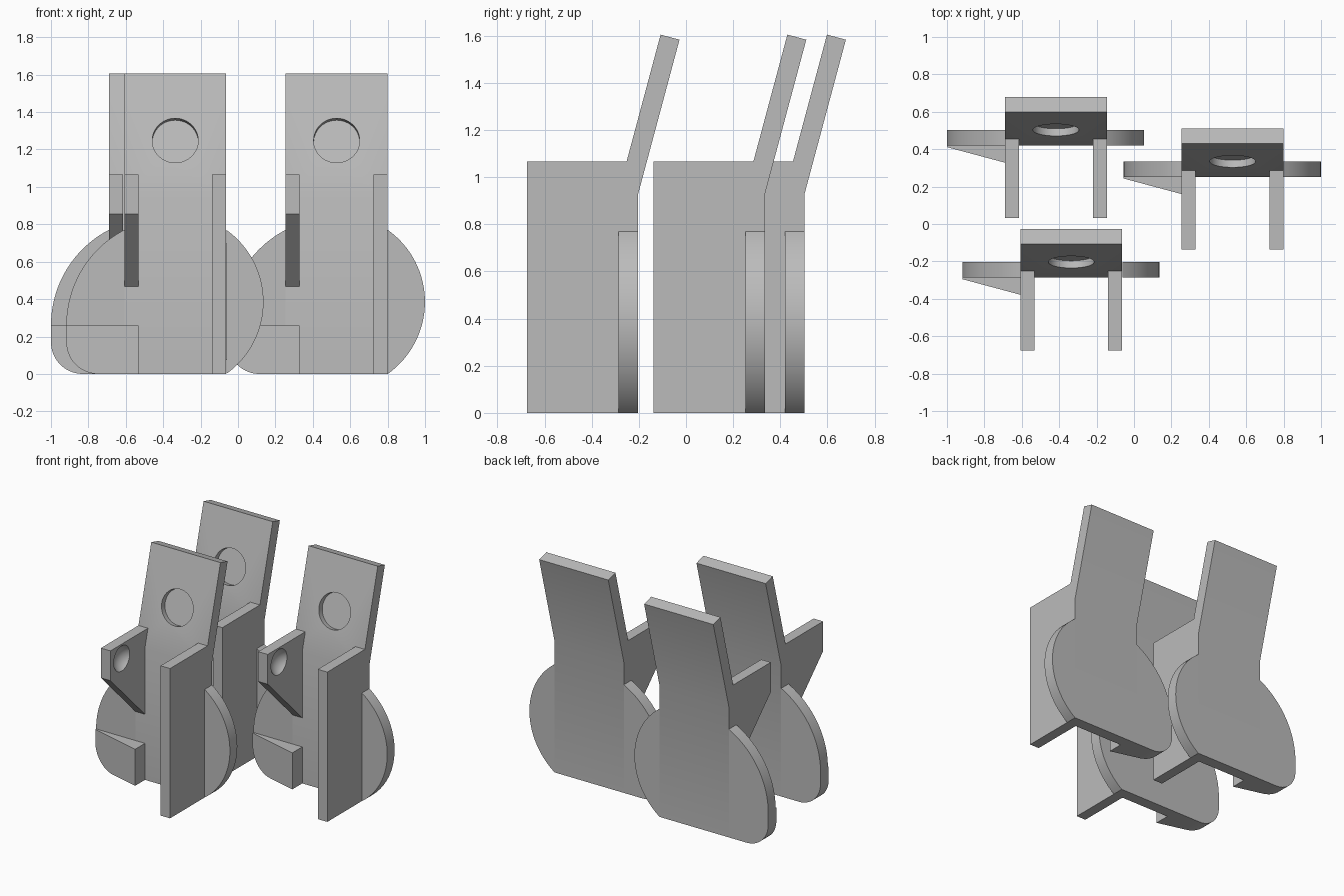
import bpy, bmesh, math
from mathutils import Vector

if "Cube" in bpy.data.objects:
    bpy.data.objects.remove(bpy.data.objects["Cube"])

W, T, TAN = 0.545, 0.083, math.tan(math.radians(15))   # body width, plate thickness, arm lean
WALL = 0.075
grey = bpy.data.materials.new("plain grey")
grey.diffuse_color = (0.5, 0.5, 0.5, 1)
grey.use_nodes = True
grey.node_tree.nodes["Principled BSDF"].inputs["Base Color"].default_value = grey.diffuse_color


def make(name, near, far):
    """Solid between two matching outlines."""
    bm = bmesh.new()
    a = [bm.verts.new(p) for p in near]
    b = [bm.verts.new(p) for p in far]
    bm.faces.new(a)
    bm.faces.new(b[::-1])
    n = len(a)
    for i in range(n):
        bm.faces.new((a[i], b[i], b[(i + 1) % n], a[(i + 1) % n]))
    bmesh.ops.recalc_face_normals(bm, faces=bm.faces)
    me = bpy.data.meshes.new(name)
    bm.to_mesh(me)
    bm.free()
    me.materials.append(grey)
    ob = bpy.data.objects.new(name, me)
    bpy.context.collection.objects.link(ob)
    return ob


def side_profile(name, yz, x0, x1):
    return make(name, [(x0, y, z) for y, z in yz], [(x1, y, z) for y, z in yz])


def front_profile(name, xz, front, back):
    return make(name, [(x, front(x), z) for x, z in xz], [(x, back, z) for x, z in xz])


def arc(cx, cz, r, a0, a1, n):
    return [(cx + r * math.cos(a0 + (a1 - a0) * i / n),
             cz + r * math.sin(a0 + (a1 - a0) * i / n)) for i in range(n + 1)]


def cut(ob, cutter):
    bpy.context.view_layer.objects.active = ob
    mod = ob.modifiers.new("cut", 'BOOLEAN')
    mod.operation, mod.object, mod.solver = 'DIFFERENCE', cutter, 'EXACT'
    bpy.ops.object.modifier_apply(modifier=mod.name)
    bpy.data.objects.remove(cutter)


# Bent spine: upright plate with leaning arm, blind round pocket in its front
bend, top = 0.94, 1.605
y_top = -T + (top - bend) * TAN
c15, s15 = math.cos(math.radians(15)), math.sin(math.radians(15))
spine = side_profile("bent_arm", [
    (-T, 0), (-T, bend), (y_top, top), (y_top + T * c15, top - T * s15),
    (0, bend - T * math.tan(math.radians(7.5))), (0, 0)], 0, W)
zc = 1.248
centre = Vector((W / 2, -T + (zc - bend) * TAN, zc))
bpy.ops.mesh.primitive_cylinder_add(vertices=48, radius=0.123, depth=0.08, location=centre,
                                    rotation=(math.radians(75), 0, 0))
cut(spine, bpy.context.object)

# Right lobe of the back plate: circle segment
half = math.asin(0.385 / 0.472)
right_lobe = front_profile("right_lobe", arc(W / 2, 0.385, 0.472, -half, half, 32),
                           lambda x: -T, 0)
# Left lobe: large arc, straight edge, rounded lower corner
L, R, r = -0.31, 0.575, 0.17
corner = arc(L + r, r, r, math.pi, 1.5 * math.pi, 14)
big = arc(L + R, 0.26, R, math.pi - math.acos((L + R) / R), math.pi, 24)
left_lobe = front_profile("left_lobe", big + corner + [(0, 0)], lambda x: -T, 0)

# Sloped wedge at the lower left
wedge = front_profile("lower_wedge", [(L, 0.26)] + corner + [(WALL, 0), (WALL, 0.26)],
                      lambda x: -0.092 - TAN * (x - L), -T)

# Side walls: full height on the right, sloped tab with a round dimple on the left
H, F = 1.067, -0.472
y_join = -T + (H - bend) * TAN
right_wall = side_profile("right_wall", [(F, 0), (F, H), (y_join, H), (-T, bend), (-T, 0)],
                          W - WALL, W)
left_tab = side_profile("left_tab", [(F, 0.855), (F, H), (y_join, H), (-T, bend), (-T, 0.467)],
                        0, WALL)
rs, depth = 0.106, 0.05
bpy.ops.mesh.primitive_uv_sphere_add(segments=48, ring_count=24, radius=rs,
                                     location=(WALL + rs - depth, -0.345, 0.965),
                                     rotation=(0, math.radians(90), 0))
cut(left_tab, bpy.context.object)

parts = [spine, right_lobe, left_lobe, wedge, right_wall, left_tab]
for ob in parts:
    ob.data.materials.clear()
    ob.data.materials.append(grey)
    for p in ob.data.polygons:
        p.material_index = 0
    bpy.ops.object.select_all(action='DESELECT')
    ob.select_set(True)
    bpy.context.view_layer.objects.active = ob
    bpy.ops.object.shade_smooth_by_angle(angle=math.radians(30))

# Three identical brackets
for i, (x, y) in enumerate([(0.255, 0.335), (-0.69, 0.503), (-0.608, -0.203)]):
    for ob in parts:
        o = ob
        if i:
            o = ob.copy()
            bpy.context.collection.objects.link(o)
        o.location = (x, y, 0)
